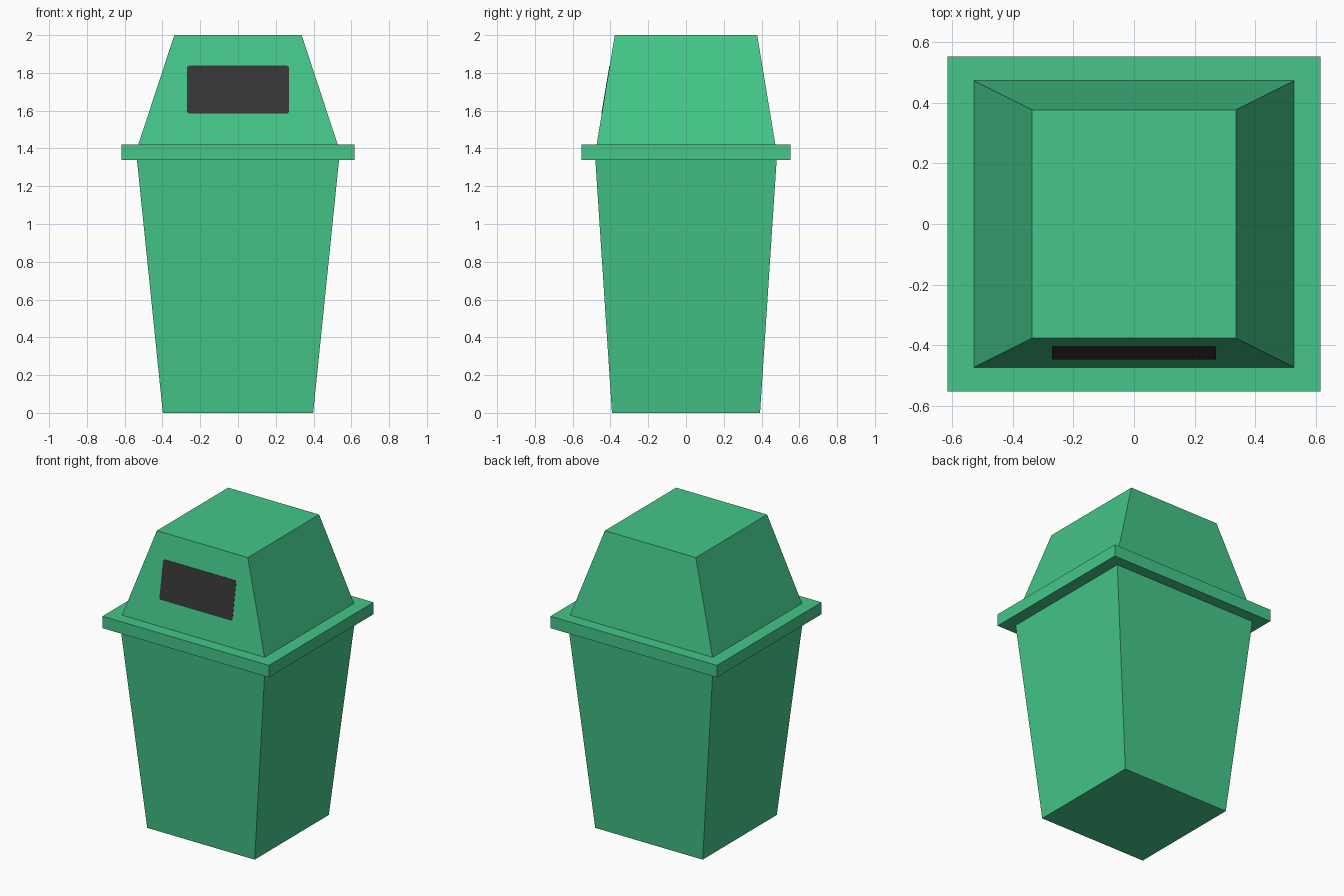
import bpy
import bmesh
import math

if "Cube" in bpy.data.objects:
    bpy.data.objects.remove(bpy.data.objects["Cube"])


def material(name, rgb):
    m = bpy.data.materials.new(name)
    m.diffuse_color = (*rgb, 1.0)
    m.use_nodes = True
    m.node_tree.nodes["Principled BSDF"].inputs["Base Color"].default_value = m.diffuse_color
    return m


green = material("bin green", (0.058, 0.565, 0.25))
dark = material("opening dark grey", (0.037, 0.037, 0.037))


def make_object(name, bm, mat):
    bmesh.ops.recalc_face_normals(bm, faces=bm.faces)
    mesh = bpy.data.meshes.new(name)
    bm.to_mesh(mesh)
    bm.free()
    mesh.materials.append(mat)
    obj = bpy.data.objects.new(name, mesh)
    bpy.context.collection.objects.link(obj)
    return obj


def frustum(name, z0, half0, z1, half1, mat):
    """Box tapering from half sizes half0 at z0 to half1 at z1."""
    bm = bmesh.new()
    bmesh.ops.create_cube(bm, size=2)
    for v in bm.verts:
        hx, hy = half1 if v.co.z > 0 else half0
        v.co = (v.co.x * hx, v.co.y * hy, z1 if v.co.z > 0 else z0)
    return make_object(name, bm, mat)


# Main parts: tapered bin, overhanging rim, sloped lid
frustum("bin_body", 0.0, (0.398, 0.392), 1.34, (0.535, 0.48), green)
frustum("lid_rim", 1.34, (0.616, 0.553), 1.42, (0.616, 0.553), green)
frustum("lid_hood", 1.42, (0.528, 0.473), 2.0, (0.337, 0.377), green)

# Opening: thin rounded plate lying on the sloped front of the lid
slope = (0.473 - 0.377) / 0.58
half_w, z_low, z_high, r = 0.27, 1.585, 1.838, 0.012
bm = bmesh.new()
rings = []
for lift in (-0.002, 0.002):
    ring = []
    corners = [(half_w, z_high, 0), (-half_w, z_high, 90),
               (-half_w, z_low, 180), (half_w, z_low, 270)]
    for cx, cz, start in corners:
        ox = cx - math.copysign(r, cx)
        oz = cz - r if cz == z_high else cz + r
        for step in range(4):
            a = math.radians(start + step * 30)
            x, z = ox + r * math.cos(a), oz + r * math.sin(a)
            y = -(0.473 - slope * (z - 1.42)) - lift
            ring.append(bm.verts.new((x, y, z)))
    rings.append(ring)
    bm.faces.new(ring)
n = len(rings[0])
for i in range(n):
    j = (i + 1) % n
    bm.faces.new((rings[0][i], rings[0][j], rings[1][j], rings[1][i]))
make_object("lid_opening", bm, dark)
